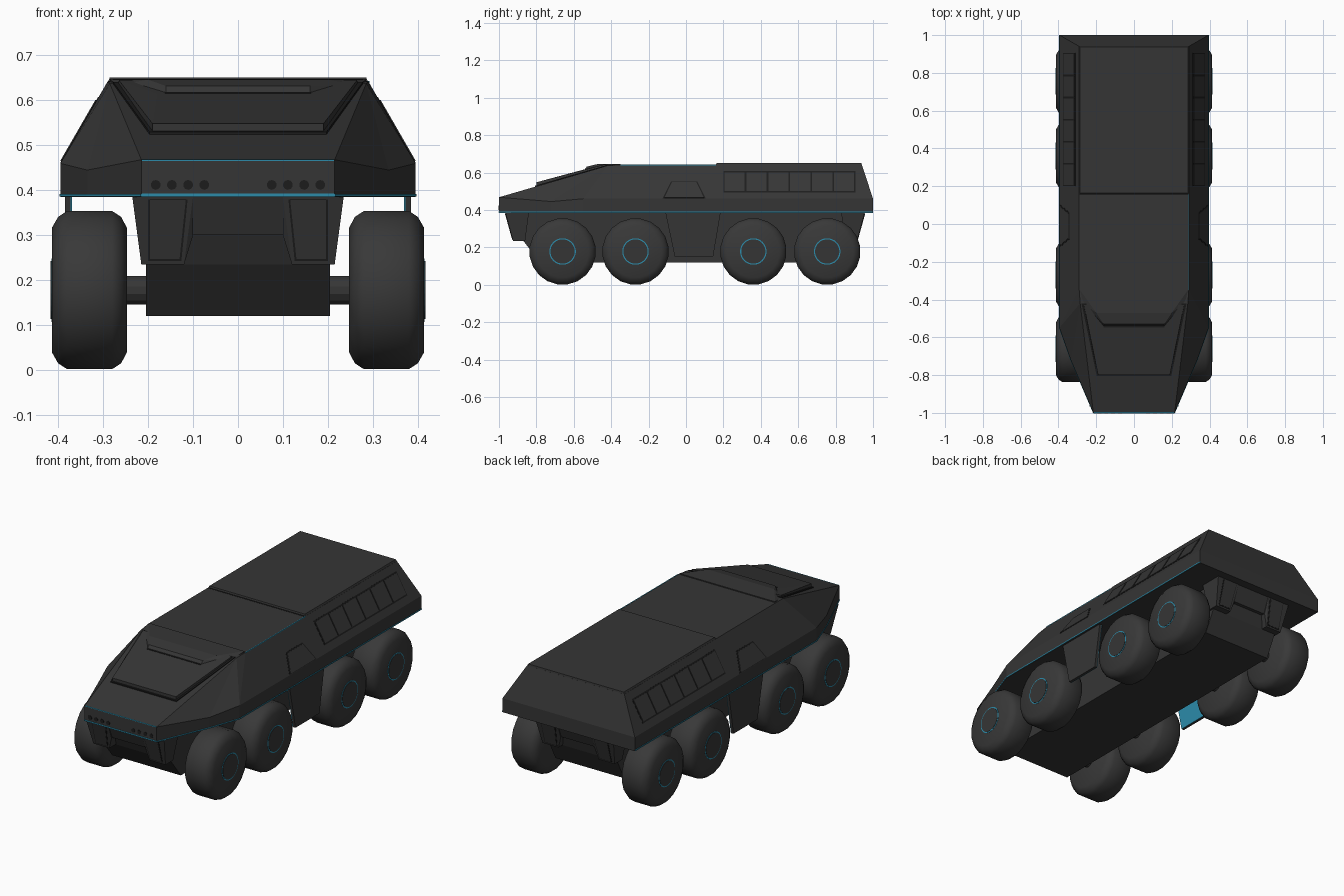
import bpy, bmesh, math
from mathutils import Vector

cube = bpy.data.objects.get("Cube")
if cube:
    bpy.data.objects.remove(cube, do_unlink=True)


def material(name, colour):
    m = bpy.data.materials.new(name)
    m.use_nodes = True
    m.diffuse_color = (*colour, 1)
    m.node_tree.nodes["Principled BSDF"].inputs["Base Color"].default_value = (*colour, 1)
    return m


BODY = material("charcoal_paint", (0.036, 0.036, 0.036))
TYRE = material("tyre_rubber", (0.04, 0.04, 0.04))
DARK = material("dark_gap", (0.012, 0.012, 0.012))
BLUE = material("blue_trim", (0.025, 0.26, 0.4))


def finish(bm, name, mat):
    bmesh.ops.recalc_face_normals(bm, faces=bm.faces)
    mesh = bpy.data.meshes.new(name)
    bm.to_mesh(mesh)
    bm.free()
    mesh.materials.append(mat)
    ob = bpy.data.objects.new(name, mesh)
    bpy.context.collection.objects.link(ob)
    return ob


def solid(name, points, mat):
    """Convex solid around the points."""
    bm = bmesh.new()
    for p in points:
        bm.verts.new(p)
    res = bmesh.ops.convex_hull(bm, input=bm.verts)
    loose = [v for v in bm.verts if not v.link_faces]
    bmesh.ops.delete(bm, geom=loose, context='VERTS')
    bmesh.ops.dissolve_limit(bm, angle_limit=0.01, verts=bm.verts, edges=bm.edges)
    return finish(bm, name, mat)


def both(points):
    return [(s * x, y, z) for x, y, z in points for s in (1, -1)]


def box(name, x, y, z, mat):
    return solid(name, [(a, b, c) for a in x for b in y for c in z], mat)


def ring(x, r, cy, cz, n=20):
    return [(x, cy + r * math.cos(2 * math.pi * (i + .5) / n),
             cz + r * math.sin(2 * math.pi * (i + .5) / n)) for i in range(n)]


# Upper hull: left half faces, mirrored
FLOOR, BELT, ROOF = 0.385, 0.46, 0.642
PTS = {
    "b0": (.215, -1, FLOOR), "b1": (.335, -.72, FLOOR),
    "b2": (.395, -.55, FLOOR), "b3": (.395, 1, FLOOR),
    "m0": (.215, -1, .468), "m1": (.335, -.72, .445),
    "m2": (.395, -.55, BELT), "m3": (.395, 1, BELT),
    "r0": (.285, -.42, .637), "r1": (.29, -.35, ROOF), "r2": (.29, .94, ROOF),
}
SIDE_FACES = ["b0 b1 m1 m0", "b1 b2 m2 m1", "b2 b3 m3 m2", "m0 m1 r0",
              "m1 m2 r0", "m2 r1 r0", "m2 m3 r2 r1"]
CENTRE_FACES = ["b0 m0", "m0 r0", "r0 r1", "r1 r2", "r2 m3", "m3 b3",
                "b3 b2", "b2 b1", "b1 b0"]
bm = bmesh.new()
left = {k: bm.verts.new(p) for k, p in PTS.items()}
right = {k: bm.verts.new((-p[0], p[1], p[2])) for k, p in PTS.items()}
for f in SIDE_FACES:
    for half in (left, right):
        bm.faces.new([half[k] for k in f.split()])
for f in CENTRE_FACES:
    a, b = f.split()
    bm.faces.new([left[a], left[b], right[b], right[a]])
finish(bm, "upper_hull", BODY)

# Raised rear roof and its seam
solid("rear_roof", both([(.29, .16, .64), (.29, .94, .64),
                         (.285, .163, .651), (.285, .938, .651)]), BODY)
box("roof_seam", (-.288, .288), (.154, .16), (.64, .643), DARK)

# Hood plate and the visor above it
solid("hood_gap", both([(.197, -.806, .52), (.278, -.42, .60),
                        (.197, -.806, .53), (.278, -.42, .641)]), DARK)
solid("hood_plate", both([(.19, -.8, .52), (.27, -.42, .60),
                          (.19, -.8, .548), (.265, -.43, .645), (.18, -.55, .615)]), BODY)
solid("visor", both([(.285, -.35, .647), (.2, -.47, .646), (.27, -.42, .634),
                     (.16, -.53, .632), (.16, -.545, .612), (.285, -.35, .6)]), BODY)
box("visor_gap", (-.162, .162), (-.549, -.53), (.60, .617), DARK)


# Plates lying on the sloped hull side
def side_plate(name, outline, height, mat):
    slope = Vector((ROOF - BELT, 0, .105)).normalized()
    pts = []
    for y, z in outline:
        base = Vector((.395 - .105 * (z - BELT) / (ROOF - BELT), y, z))
        pts += [base - slope * .004, base + slope * height]
    for side, s in (("left", 1), ("right", -1)):
        solid(f"{side}_{name}", [(s * p.x, p.y, p.z) for p in pts], mat)


def rect(y0, y1, z0, z1):
    return [(y0, z0), (y1, z0), (y1, z1), (y0, z1)]


side_plate("rear_window_frame", rect(.2, .905, .493, .607), .001, DARK)
for i in range(6):
    y = .206 + i * .117
    side_plate(f"rear_window_{i + 1}", rect(y, y + .108, .5, .6), .003, BODY)
side_plate("side_window_frame", [(-.125, .461), (.105, .461), (.06, .553), (-.08, .553)], .001, DARK)
side_plate("side_window", [(-.116, .464), (.096, .464), (.055, .547), (-.075, .547)], .003, BODY)

# Blue trim along the lower edge, the nose and the roof edge
LOW = [PTS[k] for k in ("b0", "b1", "b2", "b3")]
for s, side in ((1, "left"), (-1, "right")):
    for i, (p, q) in enumerate(zip(LOW, LOW[1:])):
        out = Vector((q[1] - p[1], p[0] - q[0], 0)).normalized() * .002
        pts = [(s * (v[0] + k * out.x), v[1] + k * out.y, z)
               for v in (p, q) for k in (-1, 1) for z in (.386, .392)]
        solid(f"{side}_trim_{i + 1}", pts, BLUE)
box("front_trim", (-.215, .215), (-1.002, -.99), (.386, .393), BLUE)
box("nose_trim", (-.213, .213), (-1.001, -.995), (.465, .469), BLUE)
box("roof_trim", (.288, .292), (-.35, .16), (ROOF - .003, ROOF + .001), BLUE)

# Small nose lights
for s in (1, -1):
    for i in range(4):
        x = s * (.075 + i * .036)
        disc = [(x + dx, y, z) for y in (-1.002, -.99) for _, dx, z in ring(0, .011, 0, .412, 10)]
        solid("nose_light", disc, DARK)

# Lower hull and the bumpers at both ends
solid("lower_hull", both([(.205, -.94, FLOOR), (.205, -.87, .235), (.205, -.78, .12),
                          (.205, .82, .12), (.205, .88, .235), (.205, .93, FLOOR)]), BODY)
for e, end in ((-1, "front"), (1, "rear")):
    off = 0 if e < 0 else -.01
    for s, side in ((1, "left"), (-1, "right")):
        leg = [(x, y + off, z) for x, y, z in (
            (.1, .965, FLOOR), (.235, .965, FLOOR), (.1, .935, .3), (.12, .925, .235), (.215, .925, .235),
            (.1, .84, FLOOR), (.235, .84, FLOOR), (.1, .86, .3), (.12, .86, .235), (.215, .86, .235))]
        solid(f"{end}_{side}_bumper", [(s * x, e * y, z) for x, y, z in leg], BODY)
        panel = [(.112, .966, .38), (.2, .966, .38), (.126, .929, .243), (.2, .929, .243)]
        solid(f"{end}_{side}_bumper_gap", [(s * x, e * (y + off + d), z) for x, y, z in panel
                                           for d in (0, -.02)], DARK)
        inner = [(.116, .968, .38), (.196, .968, .38), (.13, .931, .247), (.196, .931, .247)]
        solid(f"{end}_{side}_bumper_panel", [(s * x, e * (y + off + d), z) for x, y, z in inner
                                             for d in (0, -.02)], BODY)
    solid(f"{end}_bumper_bridge", both([(.1, e * (y + off), z) for y, z in
                                        ((.963, FLOOR), (.93, .3), (.84, FLOOR), (.86, .3))]), BODY)

# Side skirts between the wheel pairs, blue on the inside
for s, side in ((1, "left"), (-1, "right")):
    skirt = [(-.11, .386), (.185, .386), (.145, .15), (-.06, .15)]
    solid(f"{side}_skirt", [(s * x, y, z) for y, z in skirt for x in (.372, .385)], BODY)
    solid(f"{side}_skirt_lining", [(s * x, y, z) for y, z in skirt for x in (.369, .372)], BLUE)

# Wheels with hubs, blue rings and axles
R = .178
TREAD = [(.247, .07), (.247, .14), (.26, .165), (.28, R),
         (.38, R), (.4, .165), (.414, .14), (.414, .07)]
for n, y in enumerate((-.66, -.27, .36, .755), 1):
    for s, side in ((1, "left"), (-1, "right")):
        tag = f"{side}_wheel_{n}"
        tyre = solid(tag + "_tyre", [p for x, r in TREAD for p in ring(s * x, r, y, R)], TYRE)
        solid(tag + "_ring", ring(s * .40, .071, y, R, 28) + ring(s * .415, .071, y, R, 28), BLUE)
        solid(tag + "_hub", ring(s * .40, .065, y, R, 28) + ring(s * .4165, .065, y, R, 28), BODY)
        solid(tag + "_axle", ring(s * .19, .033, y, R, 12) + ring(s * .26, .033, y, R, 12), BODY)
        bpy.ops.object.select_all(action='DESELECT')
        tyre.select_set(True)
        bpy.context.view_layer.objects.active = tyre
        bpy.ops.object.shade_smooth_by_angle(angle=math.radians(50))
